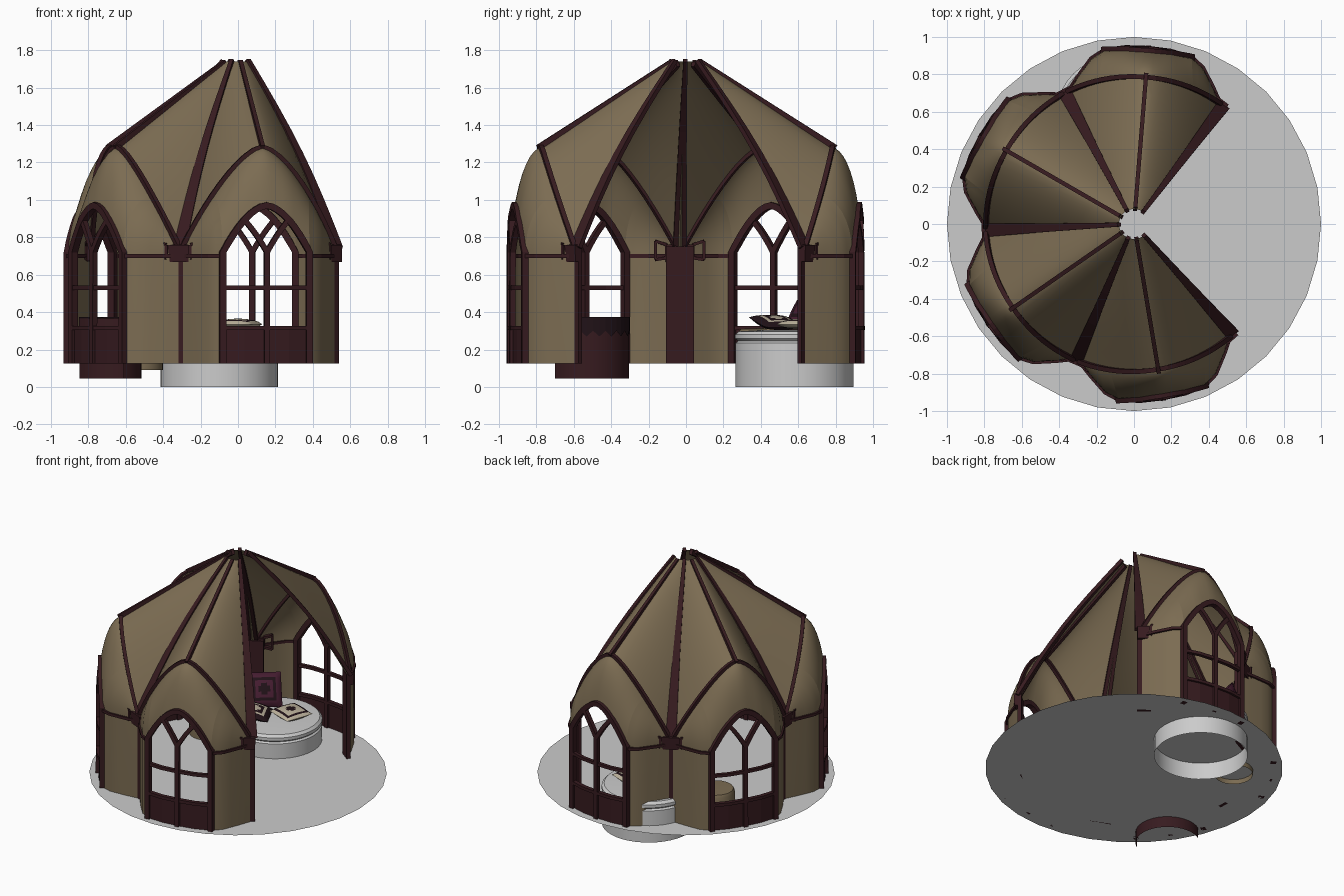
import bpy, bmesh
from math import sin, cos, asin, pi, radians
from mathutils import Vector, Matrix

if "Cube" in bpy.data.objects:
    bpy.data.objects.remove(bpy.data.objects["Cube"])

def mat(name, c):
    m = bpy.data.materials.new(name)
    m.diffuse_color = (*c, 1)
    m.use_nodes = True
    m.node_tree.nodes["Principled BSDF"].inputs["Base Color"].default_value = m.diffuse_color
    return m

TAN = mat("canvas_tan", (.20, .15, .085))
MAROON = mat("wood_maroon", (.038, .011, .014))
DARK = mat("cloth_dark", (.015, .006, .009))
PURPLE = mat("cloth_purple", (.06, .012, .03))
CREAM = mat("cloth_cream", (.5, .44, .33))

def add(name, bm, mats=(), smooth=None):
    me = bpy.data.meshes.new(name)
    bm.to_mesh(me)
    bm.free()
    ob = bpy.data.objects.new(name, me)
    bpy.context.collection.objects.link(ob)
    for m in mats:
        me.materials.append(m)
    if smooth:
        bpy.ops.object.select_all(action='DESELECT')
        ob.select_set(True)
        bpy.context.view_layer.objects.active = ob
        bpy.ops.object.shade_smooth_by_angle(angle=radians(smooth))
    return ob

def loft(bm, rows):
    """Quads between neighbouring point lists of equal length."""
    vs = [[bm.verts.new(p) for p in r] for r in rows]
    for a, b in zip(vs, vs[1:]):
        for i in range(len(a) - 1):
            bm.faces.new((a[i], b[i], b[i + 1], a[i + 1]))

def beam(bm, pts, w, h, out):
    """Rectangular bar along pts: w across, h deep along the outward direction."""
    pts = [Vector(p) for p in pts]
    rows = []
    for i, p in enumerate(pts):
        t = (pts[min(i + 1, len(pts) - 1)] - pts[max(i - 1, 0)]).normalized()
        s = t.cross(out).normalized()
        o = s.cross(t).normalized()
        k = w[i] if isinstance(w, (list, tuple)) else w
        q = [p + s * a * k / 2 + o * b * h / 2 for a, b in ((-1, -1), (1, -1), (1, 1), (-1, 1))]
        rows.append(q + [q[0]])
    loft(bm, rows)
    for r in (rows[0], rows[-1]):
        bm.faces.new([bm.verts.new(p) for p in r[:4]])

# Layout: four bays between five posts, open toward +x
STEP = 64.7
POSTS = [radians(53 + STEP * i) for i in range(5)]
BAYS = [radians(53 + STEP * (i + .5)) for i in range(4)]
HALF = radians(STEP / 2)
R, ZS, Z0, W = .78, .72, .125, .6
FOOT = [(0, 0, .94), (.3, .12, .935), (.6, .235, .91), (.72, .30, .86), (.86, .365, .755),
        (1, R * sin(HALF), R * cos(HALF))]

def world(b, l, d, z):
    return Vector((d * cos(b) - l * sin(b), d * sin(b) + l * cos(b), z))

def foot(u):
    a = min(abs(u), 1)
    for p, q in zip(FOOT, FOOT[1:]):
        if a <= q[0] + 1e-6:
            k = (a - p[0]) / (q[0] - p[0])
            return (p[1] + (q[1] - p[1]) * k) * (1 if u > 0 else -1), p[2] + (q[2] - p[2]) * k

def eave(u):
    return R * sin(u * HALF), R * cos(u * HALF), ZS + .56 * (1 - abs(u) ** 1.5)

def surf(b, u, z, off=0):
    """Point of the bay wall at column u and height z."""
    l, d = foot(u)
    if z > ZS:
        la, da, za = eave(u)
        k = 1 - cos(asin(min(1, (z - ZS) / max(za - ZS, .001))))
        l, d = l + (la - l) * k, d + (da - d) * k
    return world(b, l, d + off, z)

def pointed(u):
    return ZS + .25 * (1 - (min(abs(u), W) / W) ** 1.7)

def span(a, b, n):
    return [a + (b - a) * i / n for i in range(n + 1)]

def column(b, u, window):
    za = eave(u)[2]
    t0 = asin((pointed(u) - ZS) / (za - ZS)) if window else 0
    pts = [] if window else [surf(b, u, Z0)]
    return pts + [surf(b, u, ZS + (za - ZS) * sin(t)) for t in span(t0, pi / 2, 8)]

walls, roof, frames, panels, bands = (bmesh.new() for _ in range(5))
for b in BAYS:
    out = Vector((cos(b), sin(b), 0))
    # Bulging canvas wall around an open pointed window
    loft(walls, [column(b, u, False) for u in (-1, -.93, -.86, -.79, -.72, -.66, -W)])
    loft(walls, [column(b, u, True) for u in span(-W, W, 16)])
    loft(walls, [column(b, u, False) for u in (W, .66, .72, .79, .86, .93, 1)])
    # Roof sheet from the smoke hole to the arched eave
    rows = []
    for u in span(-1, 1, 20):
        line = []
        for t in span(0, 1, 8):
            r = .08 + (R - .08) * t + .05 * sin(pi * t) * abs(u)
            a = b + u * HALF
            line.append((r * cos(a), r * sin(a), 1.74 + (eave(u)[2] - 1.74) * t))
        rows.append(line)
    loft(roof, rows)
    # Ridge bar under the sheet, eave arch trim
    beam(bands, [world(b, 0, .08, 1.73), world(b, 0, .80, 1.275)], .022, .04, Vector((0, 0, 1)))
    beam(bands, [world(b, l * 1.01, d * 1.01, z) for l, d, z in map(eave, span(-1, 1, 20))], .035, .025, out)
    # Window frame, tracery, glazing bar and lower panel
    edge = [surf(b, -W, Z0)] + [surf(b, u, pointed(u)) for u in span(-W, W, 16)] + [surf(b, W, Z0)]
    beam(frames, edge, .035, .04, out)
    beam(frames, [surf(b, 0, Z0, .002), surf(b, 0, ZS)], .03, .03, out)
    for s in (-1, 1):
        beam(frames, [surf(b, s * u, pointed(W - u)) for u in span(0, W / 2, 6)], .028, .03, out)
        beam(bands, [surf(b, s * u, .70, .005) for u in (W, .66, .72, .79, .86, 1)], .02, .02, out)
    beam(frames, [surf(b, u, .53) for u in span(-W, W, 4)], .022, .025, out)
    loft(panels, [[surf(b, u, Z0), surf(b, u, .315)] for u in span(-W, W, 4)])
    beam(frames, [surf(b, u, .315) for u in span(-W, W, 4)], .022, .03, out)

add("canvas_walls", walls, [TAN], 35)
add("canvas_roof", roof, [TAN], 35)
add("window_frames", frames, [MAROON])
add("window_panels", panels, [MAROON])
add("arch_trim", bands, [MAROON])

# Posts with flared capitals, and tapering roof ribs
posts, ribs = bmesh.new(), bmesh.new()
for i, a in enumerate(POSTS):
    out = Vector((cos(a), sin(a), 0))
    lo, hi = (-.075, .075)
    if i == 0:
        lo = -.02
    if i == 4:
        hi = .02
    m, w = (lo + hi) / 2, hi - lo
    beam(posts, [world(a, m, .775, Z0), world(a, m, .775, .75)], w, .025, out)
    beam(posts, [world(a, m, .795, .67), world(a, m, .80, .76)], w, .03, out)
    for s in (-1, 1):
        if (i == 0 and s < 0) or (i == 4 and s > 0):
            continue
        c = [(.07, .81, .69), (.13, .80, .68), (.13, .80, .78), (.07, .81, .76), (.07, .81, .69)]
        for p, q in zip(c, c[1:]):
            beam(posts, [world(a, s * p[0], *p[1:]), world(a, s * q[0], *q[1:])], .016, .03, out)
    ts = span(0, 1, 8)
    line = [world(a, 0, .08 + .71 * t + .05 * sin(pi * t), 1.745 - 1.0 * t) for t in ts]
    beam(ribs, line, [.022 + .05 * t for t in ts], .025, out + Vector((0, 0, .7)))
add("posts", posts, [MAROON])
add("roof_ribs", ribs, [MAROON])

# Floor disc
bm = bmesh.new()
bmesh.ops.create_circle(bm, cap_ends=True, segments=32, radius=1, matrix=Matrix.Translation((0, 0, Z0)))
add("floor", bm)

def lathe(name, c, prof, n, mats=(), a0=0, a1=2 * pi):
    bm = bmesh.new()
    loft(bm, [[(c[0] + r * cos(a), c[1] + r * sin(a), z) for r, z in prof] for a in span(a0, a1, n)])
    bmesh.ops.remove_doubles(bm, verts=bm.verts, dist=1e-5)
    return add(name, bm, mats, 40)

# Round day bed, small stool, half-round table under the front-left window
lathe("day_bed", (-.1, .58), [(.315, 0), (.315, .235), (.303, .245), (.317, .258), (.317, .28),
                              (.30, .297), (.2, .303), (0, .305)], 40)
lathe("stool", (-.53, .41), [(.13, .09), (.13, .29), (.12, .31), (0, .315)], 24, [TAN])
A = radians(33)
lathe("half_table", (-.73, -.52), [(.215, .045), (.215, .365), (0, .37)], 20, [MAROON], A - pi / 2, A + pi / 2)
bm = bmesh.new()
rows = []
for i, a in enumerate(span(A - pi / 2, A + pi / 2, 20)):
    rows.append([(-.73 + .222 * cos(a), -.52 + .222 * sin(a), z) for z in (.375, .30 if i % 2 else .27)])
loft(bm, rows)
add("table_fringe", bm, [DARK])

def pillow(name, loc, rot, size, h, mats, steps):
    """Soft square cushion with concentric square and diamond pattern."""
    bm = bmesh.new()
    g = span(-1, 1, 12)
    for s in (-1, 1):
        loft(bm, [[(x * size, y * size, s * h * ((1 - x * x) * (1 - y * y)) ** .4) for y in g] for x in g])
    bmesh.ops.remove_doubles(bm, verts=bm.verts, dist=1e-5)
    bmesh.ops.recalc_face_normals(bm, faces=bm.faces)
    for f in bm.faces:
        c = f.calc_center_median() / size
        k = max(abs(c.x), abs(c.y))
        f.material_index = 0 if k > steps[0] else 1 if k > steps[1] else int(abs(c.x) + abs(c.y) < .45)
    ob = add(name, bm, mats, 60)
    ob.location = loc
    ob.rotation_euler = [radians(r) for r in rot]

pillow("dark_cushion", (-.20, .48, .345), (0, 14, 25), .11, .03, [DARK, CREAM], (.68, .5))
pillow("light_cushion", (0, .62, .335), (0, 0, 70), .105, .03, [CREAM, DARK], (.84, .66))
pillow("purple_pillow", (-.25, .66, .42), (55, 0, 40), .12, .045, [PURPLE, DARK], (.7, .5))
